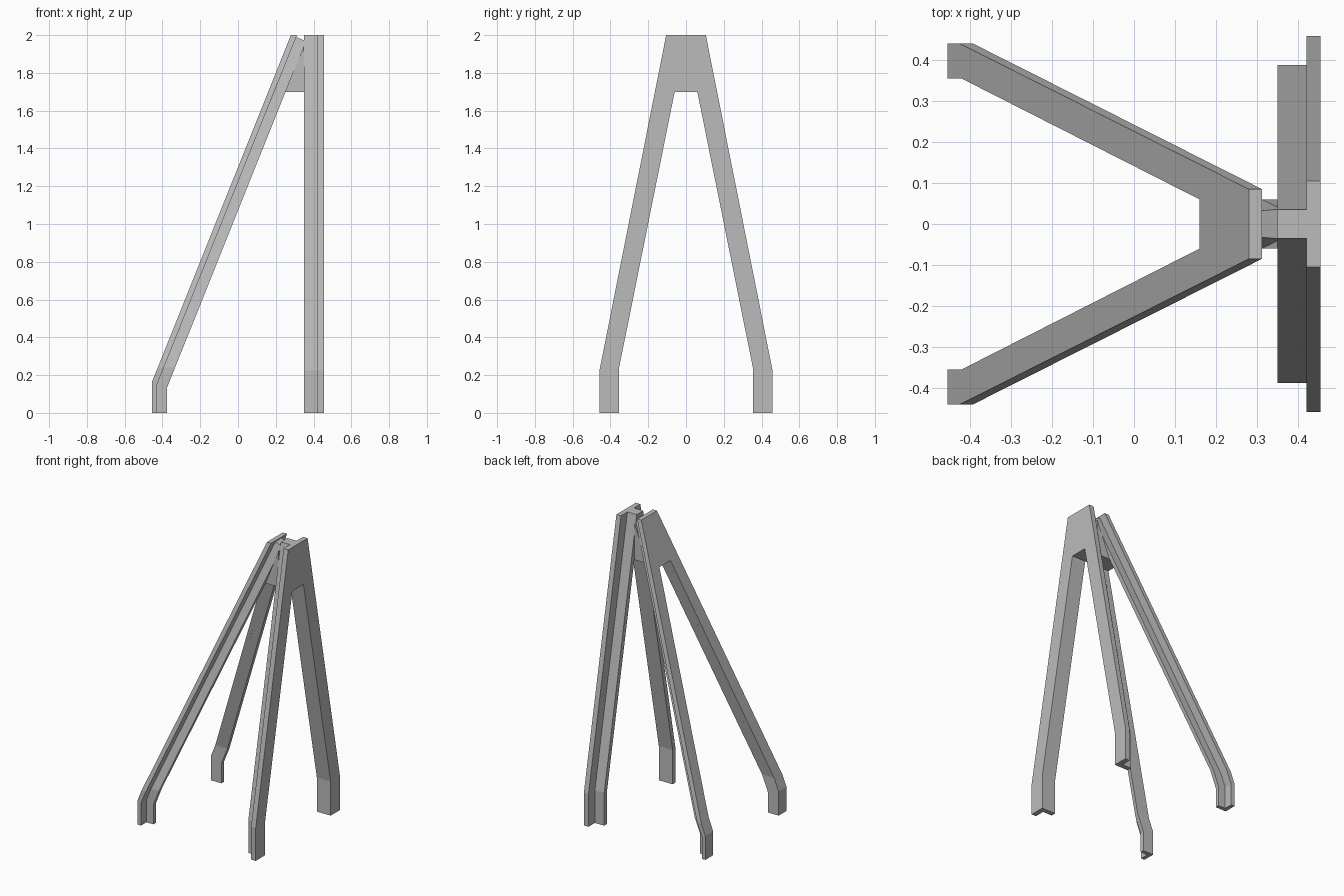
import bpy
import bmesh

cube = bpy.data.objects.get("Cube")
if cube:
    bpy.data.objects.remove(cube, do_unlink=True)

grey = bpy.data.materials.new("plain grey")
grey.use_nodes = True
colour = (0.5, 0.5, 0.5, 1)
grey.diffuse_color = colour
grey.node_tree.nodes["Principled BSDF"].inputs["Base Color"].default_value = colour


def prism(name, points, axis, half=1.0):
    """Extrude a flat outline both ways along x or y."""
    bm = bmesh.new()
    place = (lambda d, a, z: (d, a, z)) if axis == "x" else (lambda d, a, z: (a, d, z))
    face = bm.faces.new([bm.verts.new(place(-half, a, z)) for a, z in points])
    new = bmesh.ops.extrude_face_region(bm, geom=[face])["geom"]
    for v in new:
        if isinstance(v, bmesh.types.BMVert):
            v.co = place(half, *((v.co.y, v.co.z) if axis == "x" else (v.co.x, v.co.z)))
    bmesh.ops.recalc_face_normals(bm, faces=bm.faces)
    mesh = bpy.data.meshes.new(name)
    bm.to_mesh(mesh)
    bm.free()
    mesh.materials.append(grey)
    obj = bpy.data.objects.new(name, mesh)
    bpy.context.collection.objects.link(obj)
    return obj


def a_outline(foot, head, inner, bend, crotch=0.06):
    """Two splayed legs with upright feet, joined above z = 1.7."""
    half = [(crotch, 1.7), (inner, bend), (inner, 0), (foot, 0), (foot, bend - 0.01), (head, 2)]
    return half + [(-y, z) for y, z in reversed(half)]


def cut_part(name, outline, profile):
    """Keep what the front outline and the side profile share."""
    part = prism(name, outline, "x")
    cutter = prism(name + "_cutter", profile, "y")
    mod = part.modifiers.new("shape", "BOOLEAN")
    mod.operation, mod.solver, mod.object = "INTERSECT", "EXACT", cutter
    bpy.context.view_layer.update()
    shaped = bpy.data.meshes.new_from_object(
        part.evaluated_get(bpy.context.evaluated_depsgraph_get()))
    part.modifiers.clear()
    part.data = shaped
    bpy.data.objects.remove(cutter, do_unlink=True)
    return part


def slab(x0, x1):
    return [(x0, -0.1), (x1, -0.1), (x1, 2.1), (x0, 2.1)]


# Upright frame: outer flange with an inner rib forming an angle section
cut_part("upright_flange", a_outline(0.458, 0.105, 0.355, 0.235), slab(0.42, 0.455))
cut_part("upright_rib", a_outline(0.388, 0.035, 0.355, 0.235), slab(0.35, 0.42))

# Leaning frame: the same section, bent above the feet
cut_part("leaning_flange", a_outline(0.44, 0.085, 0.355, 0.25),
         [(-0.455, -0.1), (-0.455, 0.165), (0.32, 2.1), (0.352, 2.1),
          (-0.428, 0.152), (-0.428, -0.1)])
cut_part("leaning_rib", a_outline(0.382, 0.03, 0.355, 0.25),
         [(-0.428, -0.1), (-0.428, 0.152), (0.308, 1.99), (0.35, 1.972),
          (0.35, 1.945), (-0.375, 0.135), (-0.375, -0.1)])

# Wedge that joins the two heads
prism("head_wedge", [(0.25, 1.7), (0.35, 1.7), (0.35, 1.945)], "y", 0.06)
